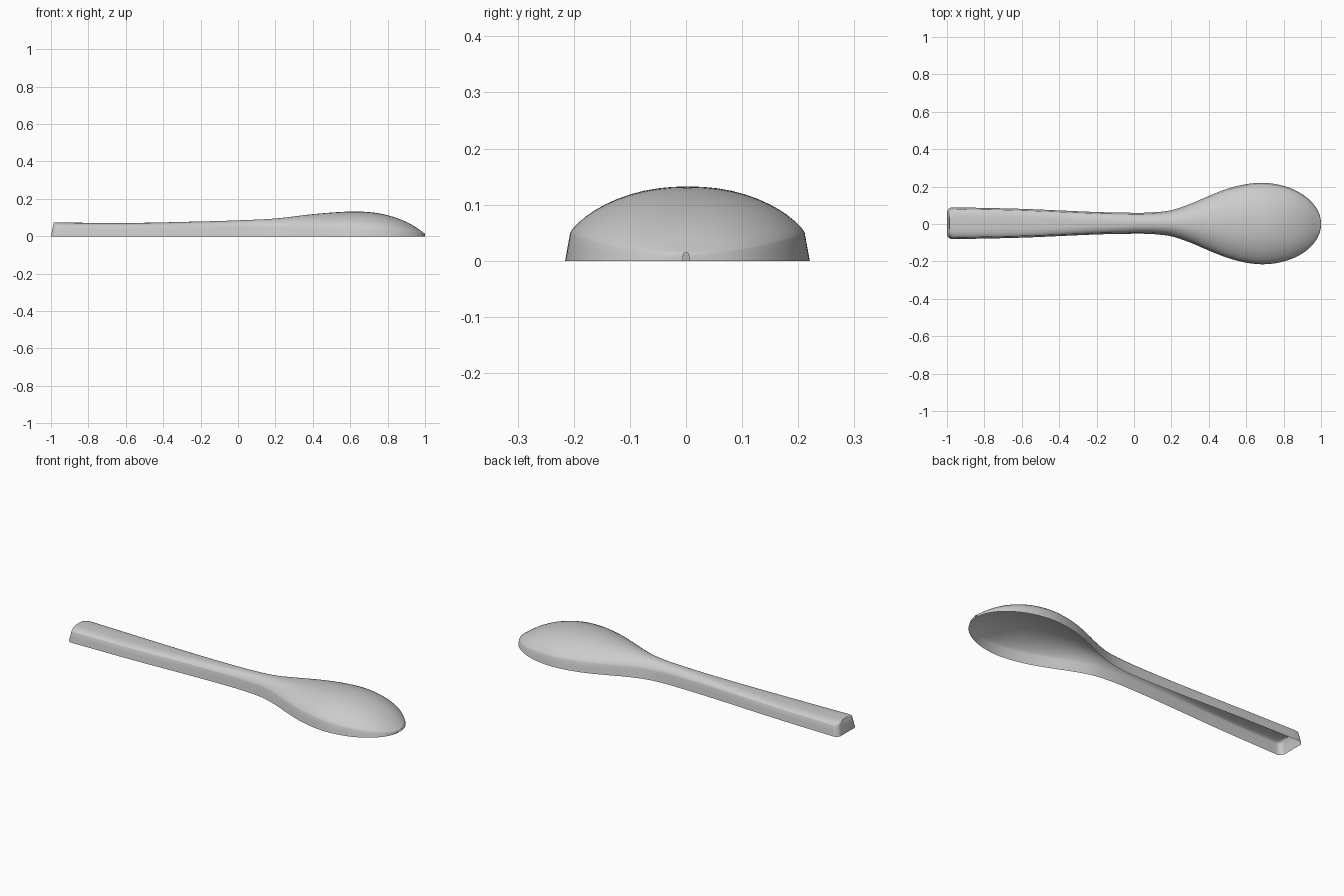
import bpy, bmesh, math

cube = bpy.data.objects.get("Cube")
if cube:
    bpy.data.objects.remove(cube, do_unlink=True)


def curve(points):
    """Smooth function through (x, value) points, using Hermite segments."""
    n = len(points)

    def slope(i):
        a, b = points[max(i - 1, 0)], points[min(i + 1, n - 1)]
        return (b[1] - a[1]) / (b[0] - a[0])

    def value(x):
        i = 0
        while i < n - 2 and x > points[i + 1][0]:
            i += 1
        (x0, v0), (x1, v1) = points[i], points[i + 1]
        d = x1 - x0
        t = min(max((x - x0) / d, 0), 1)
        return (v0 * (1 + 2 * t) * (1 - t) ** 2 + slope(i) * d * t * (1 - t) ** 2
                + v1 * t * t * (3 - 2 * t) + slope(i + 1) * d * t * t * (t - 1))
    return value


# Half width of the handle and the first half of the bowl
width = curve([(-1, .086), (-.6, .077), (-.2, .06), (0, .056), (.1, .058), (.2, .07),
               (.3, .103), (.4, .146), (.5, .185), (.6, .21), (.68, .218), (.76, .214)])
# Ridge height, rim wall height, and fullness of the dome
ridge = curve([(-1, .074), (-.6, .071), (-.2, .079), (0, .085), (.2, .095), (.4, .118),
               (.55, .13), (.65, .132), (.75, .123), (.85, .097), (.93, .061), (1, .014)])
wall = curve([(-1, .056), (-.2, .056), (.2, .052), (.6, .052), (.8, .042), (.92, .026), (1, .012)])
fullness = curve([(-1, 3.5), (-.2, 2.8), (.2, 2.3), (.5, 2.2), (1, 2.2)])

BOWL, CORNER, ARC = .68, .03, 24


def half_width(x):
    if x > BOWL:                      # elliptical bowl end
        return .218 * math.sqrt(max(0, 1 - ((x - BOWL) / (1 - BOWL)) ** 2))
    w = width(x)
    if x < -1 + CORNER:               # rounded handle corners
        d = (-1 + CORNER - x) / CORNER
        w -= CORNER * (1 - math.sqrt(max(0, 1 - d * d)))
    return w


def section(x):
    """Cross-section from one rim, over the ridge, to the other rim."""
    w, s = half_width(x), wall(x)
    h = max(ridge(x), s + .001)
    top = w - min(.009, w * .12)
    shift = .004 * min(1, max(0, (1 - x) / .5))
    pts = [(-w, 0), (-(w + top) / 2, s / 2)]
    for k in range(ARC + 1):
        t = -math.cos(math.pi * k / ARC)
        pts.append((t * top, s + (h - s) * max(0, 1 - abs(t) ** fullness(x)) ** .78))
    pts += [((w + top) / 2, s / 2), (w, 0)]
    lean = .2 * max(0, 1 - (x + 1) / .15)    # sloping handle end
    return [(x + lean * z, y + shift, z) for y, z in pts]


# Stations, closer together at the handle corners and the bowl tip
stations = [-1 + CORNER * (1 - math.cos(math.pi / 2 * i / 6)) for i in range(6)]
stations += [-1 + CORNER + (BOWL + 1 - CORNER) * i / 60 for i in range(60)]
stations += [BOWL + (1 - BOWL) * math.sin(math.pi / 2 * i / 28) for i in range(28)]
stations += [.9999]

# Hollow spoon shell, open underneath
bm = bmesh.new()
rows = [[bm.verts.new(p) for p in section(x)] for x in stations]
for a, b in zip(rows, rows[1:]):
    for i in range(len(a) - 1):
        bm.faces.new((a[i], b[i], b[i + 1], a[i + 1]))
bm.faces.new(rows[0])                 # handle end
bmesh.ops.remove_doubles(bm, verts=bm.verts, dist=.0004)
bmesh.ops.recalc_face_normals(bm, faces=bm.faces)
bm.faces.ensure_lookup_table()
if max(bm.faces, key=lambda f: f.calc_center_median().z).normal.z < 0:
    bmesh.ops.reverse_faces(bm, faces=bm.faces)
mesh = bpy.data.meshes.new("spoon_shell")
bm.to_mesh(mesh)
bm.free()

# Plain grey
grey = bpy.data.materials.new("plain_grey")
grey.use_nodes = True
colour = (.6, .6, .6, 1)
grey.diffuse_color = colour
grey.node_tree.nodes["Principled BSDF"].inputs["Base Color"].default_value = colour
mesh.materials.append(grey)

spoon = bpy.data.objects.new("spoon_shell", mesh)
bpy.context.collection.objects.link(spoon)
bpy.context.view_layer.objects.active = spoon
spoon.select_set(True)
bpy.ops.object.shade_smooth_by_angle(angle=math.radians(35))
